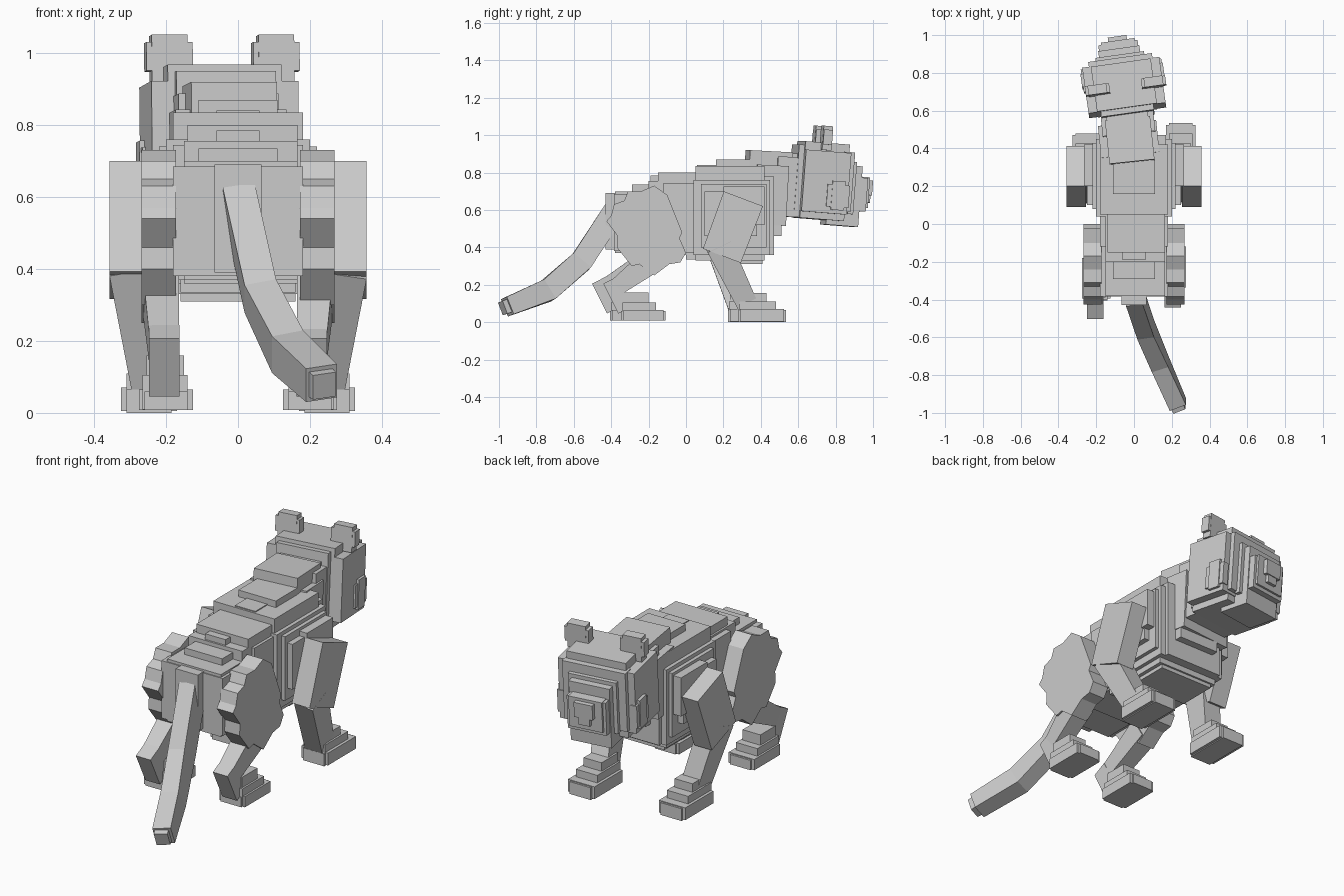
import bpy, bmesh, math
from mathutils import Vector, Matrix, Euler

gray = bpy.data.materials.new("plain gray")
gray.diffuse_color = (0.6, 0.6, 0.6, 1)


def finish(name, bm):
    bmesh.ops.recalc_face_normals(bm, faces=bm.faces)
    me = bpy.data.meshes.new(name)
    bm.to_mesh(me)
    bm.free()
    me.materials.append(gray)
    ob = bpy.data.objects.new(name, me)
    bpy.context.collection.objects.link(ob)
    return ob


def boxes(name, items, frame=Matrix()):
    """Stack of blocks, each given as (x0, x1, y0, y1, z0, z1)."""
    bm = bmesh.new()
    for x0, x1, y0, y1, z0, z1 in items:
        m = (frame @ Matrix.Translation(((x0 + x1) / 2, (y0 + y1) / 2, (z0 + z1) / 2))
             @ Matrix.Diagonal((abs(x1 - x0), y1 - y0, z1 - z0, 1)))
        bmesh.ops.create_cube(bm, size=1, matrix=m)
    return finish(name, bm)


def limb(name, pts, sizes):
    """Square tube through points, sizes are (half width, half depth)."""
    bm, rings = bmesh.new(), []
    pts = [Vector(p) for p in pts]
    for i, (p, (w, d)) in enumerate(zip(pts, sizes)):
        t = (pts[min(i + 1, len(pts) - 1)] - pts[max(i - 1, 0)]).normalized()
        n = t.cross(Vector((1, 0, 0))).normalized()
        side = n.cross(t)
        rings.append([bm.verts.new(p + side * w * a + n * d * b)
                      for a, b in ((-1, -1), (1, -1), (1, 1), (-1, 1))])
    for r, q in zip(rings, rings[1:]):
        for k in range(4):
            bm.faces.new((r[k], r[(k + 1) % 4], q[(k + 1) % 4], q[k]))
    bm.faces.new(rings[0])
    bm.faces.new(rings[-1])
    return finish(name, bm)


def plate(name, profile, x0, x1):
    """Side outline (y, z) pushed from x0 to x1."""
    bm = bmesh.new()
    a = [bm.verts.new((x0, y, z)) for y, z in profile]
    b = [bm.verts.new((x1, y, z)) for y, z in profile]
    bm.faces.new(a)
    bm.faces.new(b)
    for i in range(len(a)):
        j = (i + 1) % len(a)
        bm.faces.new((a[i], a[j], b[j], b[i]))
    return finish(name, bm)


# Torso
boxes("hips", [(-.18, .18, -.385, .04, .38, .685), (-.065, .065, -.43, -.3, .39, .69),
               (-.15, .165, -.38, .04, .37, .70),
               (-.11, .11, -.29, -.18, .6, .735), (-.15, .165, -.20, .05, .36, .755)])
boxes("waist", [(-.18, .18, -.12, .12, .37, .745), (-.14, .165, -.15, .05, .6, .80),
                (-.06, .06, -.19, -.10, .6, .785), (-.16, .16, 0, .2, .335, .5)])
boxes("chest", [(-.20, .20, .04, .45, .36, .76), (-.18, .18, .05, .42, .33, .835),
                (-.16, .16, .20, .41, .31, .4), (-.17, .17, .40, .47, .36, .78),
                (-.12, .12, .45, .51, .46, .74)])
boxes("spine_ridge", [(-.06, .06, .06, .18, .7, .84), (-.11, .11, .16, .34, .7, .87)])
for s, side in ((-1, "left"), (1, "right")):
    boxes(side + "_ribs", [(s * .17, s * .22, .08, .43, .40, .74),
                           (s * .17, s * .25, .10, .38, .46, .70),
                           (s * .17, s * .265, .20, .42, .52, .725)])

# Neck
neck = Matrix.Translation((-.02, .42, .72)) @ Euler((math.radians(-3), 0, math.radians(6))).to_matrix().to_4x4()
boxes("neck", [(-.12, .12, -.10, .13, -.12, .195), (-.16, .15, -.06, .11, -.2, .12),
               (-.14, .14, .05, .22, -.15, .17), (-.11, .11, .09, .22, -.12, .19)], neck)

# Head, turned and tipped slightly
head = Matrix.Translation((-.05, .71, .75)) @ Euler((math.radians(-4.5), 0, math.radians(8))).to_matrix().to_4x4()
boxes("skull", [(-.206, .206, -.11, .135, -.165, .165), (-.16, .16, -.11, .13, -.2, .21),
                (-.17, .17, .1, .16, -.15, .17), (-.14, .14, -.14, -.08, -.16, .19)], head)
boxes("muzzle", [(-.13, .13, .15, .18, -.16, .12), (-.11, .11, .16, .215, -.18, .10),
                 (-.105, .105, .18, .25, -.14, .04), (-.09, .09, .2, .262, -.12, .045),
                 (-.11, .11, .04, .215, -.225, -.10)], head)
boxes("nose", [(-.05, .05, .24, .285, -.05, .03), (-.03, .03, .24, .28, -.09, -.04)], head)
for s, side in ((-1, "left"), (1, "right")):
    boxes(side + "_cheek", [(s * .18, s * .215, .02, .14, -.13, -.01),
                            (s * .18, s * .220, .045, .115, -.145, .01)], head)
    boxes(side + "_ear", [(s * .10 + .008, s * .20 + .008, -.025, .025, .17, .30),
                          (s * .085 + .008, s * .215 + .008, -.024, .024, .20, .28)], head)

# Legs
thigh = [(-.425, .54), (-.40, .57), (-.385, .63), (-.33, .65), (-.31, .70), (-.24, .70),
         (-.17, .73), (-.10, .68), (-.08, .63), (-.02, .48), (-.035, .45), (.0, .37),
         (-.03, .32), (-.09, .31), (-.17, .25), (-.25, .31), (-.29, .30), (-.37, .40), (-.365, .46)]
for s, side in ((-1, "left"), (1, "right")):
    f = -.055 if s < 0 else 0    # stride: left front paw trails
    h = -.06 if s < 0 else 0     # stride: left hind paw trails
    plate(side + "_thigh", thigh, s * .172, s * .268)
    limb(side + "_shank", [(s * .215, -.17, .34), (s * .205, -.38 + h, .18)], [(.05, .07), (.042, .045)])
    limb(side + "_hock", [(s * .205, -.405 + h, .225), (s * .205, -.325 + h, .065)], [(.043, .042)] * 2)
    boxes(side + "_hind_paw", [(s * .125, s * .275, -.335 + h, -.12 + h, .008, .065),
                               (s * .14, s * .26, -.345 + h, -.11 + h, .008, .06),
                               (s * .14, s * .265, -.34 + h, -.16 + h, .01, .105),
                               (s * .15, s * .255, -.33 + h, -.20 + h, .05, .16)])
    limb(side + "_upper_arm", [(s * .305, .307, .66), (s * .305, .192, .355)], [(.052, .112), (.052, .108)])
    limb(side + "_forearm", [(s * .305, .175, .41), (s * .245, .335 + f, .08)], [(.053, .07), (.05, .055)])
    boxes(side + "_front_paw", [(s * .17, s * .325, .29 + f, .525 + f, .005, .07),
                                (s * .185, s * .31, .28 + f, .535 + f, .0, .065),
                                (s * .185, s * .31, .285 + f, .48 + f, .01, .11),
                                (s * .195, s * .30, .29 + f, .43 + f, .05, .155)])

# Tail
limb("tail", [(.002, -.38, .60), (.062, -.56, .325), (.138, -.74, .17), (.232, -.955, .083)],
     [(.045, .06), (.045, .06), (.046, .06), (.046, .05)])
limb("tail_tip", [(.22, -.935, .092), (.24, -.98, .075)], [(.036, .038), (.034, .036)])
